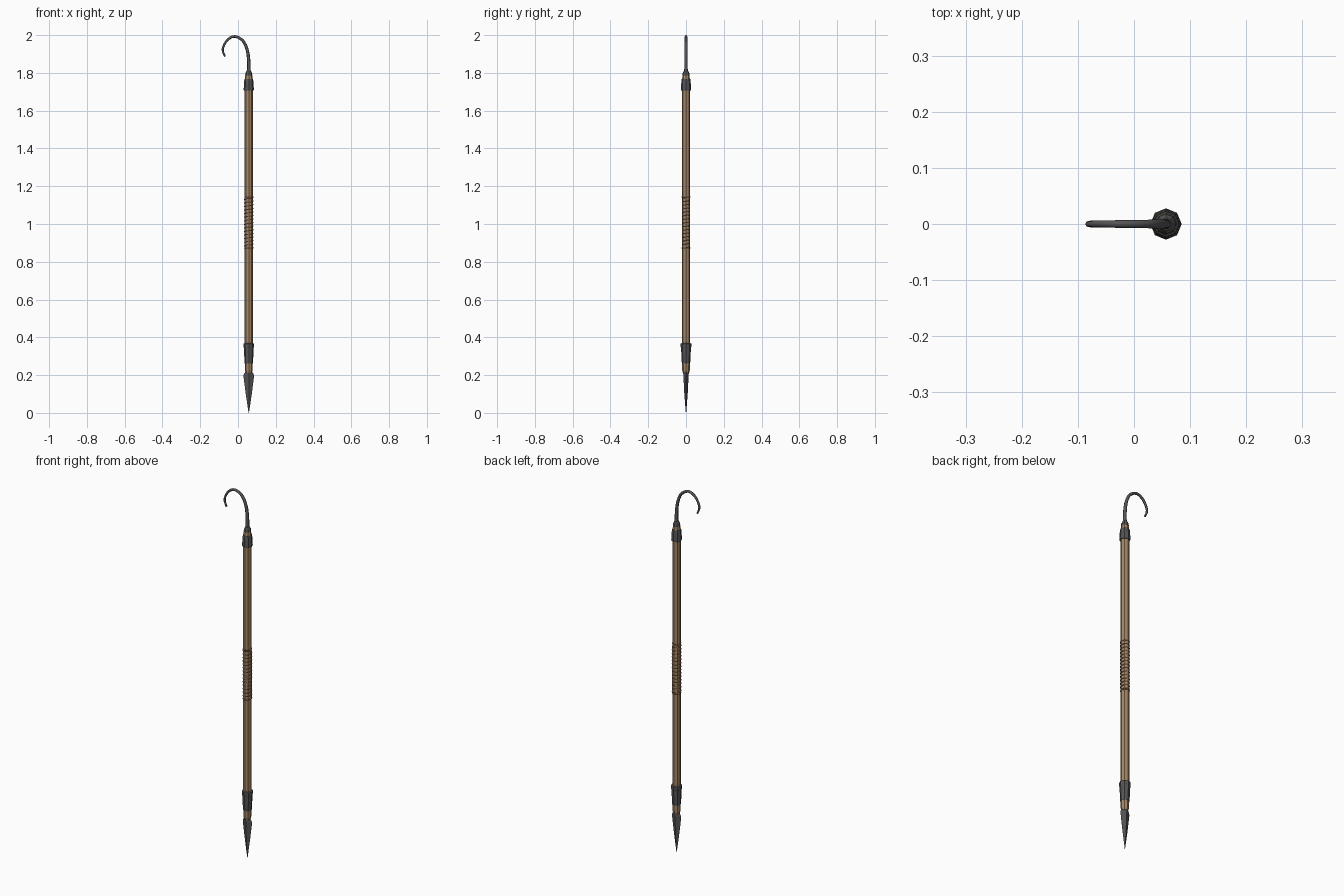
import bpy, bmesh, math
from mathutils import Vector

if "Cube" in bpy.data.objects:
    bpy.data.objects.remove(bpy.data.objects["Cube"])

CX = 0.057  # pole axis


def material(name, rgb):
    m = bpy.data.materials.new(name)
    m.diffuse_color = (*rgb, 1)
    m.use_nodes = True
    m.node_tree.nodes["Principled BSDF"].inputs["Base Color"].default_value = m.diffuse_color
    return m


WOOD = material("wood", (0.38, 0.24, 0.13))
IRON = material("dark_iron", (0.09, 0.09, 0.095))
CORD = material("cord", (0.22, 0.12, 0.07))


def finish(name, bm, mat, smooth=None):
    bmesh.ops.recalc_face_normals(bm, faces=bm.faces)
    me = bpy.data.meshes.new(name)
    bm.to_mesh(me)
    bm.free()
    ob = bpy.data.objects.new(name, me)
    bpy.context.collection.objects.link(ob)
    me.materials.append(mat)
    if smooth:
        bpy.ops.object.select_all(action='DESELECT')
        ob.select_set(True)
        bpy.context.view_layer.objects.active = ob
        bpy.ops.object.shade_smooth_by_angle(angle=math.radians(smooth))
    return ob


def loft(name, sections, mat, sides=8, smooth=None):
    """Stack of elliptical rings (z, rx, ry) around the pole axis."""
    bm = bmesh.new()
    rings = []
    for z, rx, ry in sections:
        rings.append([bm.verts.new((CX + rx * math.cos(2 * math.pi * i / sides),
                                    ry * math.sin(2 * math.pi * i / sides), z))
                      for i in range(sides)])
    for a, b in zip(rings, rings[1:]):
        for i in range(sides):
            j = (i + 1) % sides
            bm.faces.new((a[i], a[j], b[j], b[i]))
    bm.faces.new(rings[0])
    bm.faces.new(rings[-1])
    return finish(name, bm, mat, smooth)


def lathe(name, profile, mat, smooth=None):
    return loft(name, [(z, r, r) for z, r in profile], mat, 8, smooth)


def tube(name, points, radii, mat, sides=8):
    """Round tube swept along a path."""
    bm = bmesh.new()
    rings = []
    pts = [Vector(p) for p in points]
    for k, p in enumerate(pts):
        t = (pts[min(k + 1, len(pts) - 1)] - pts[max(k - 1, 0)]).normalized()
        ref = Vector((0, 1, 0)) if abs(t.y) < 0.05 and name == "hook" else Vector((0, 0, 1))
        u = t.cross(ref).normalized()
        v = t.cross(u)
        rings.append([bm.verts.new(p + radii[k] * (u * math.cos(a) + v * math.sin(a)))
                      for a in (2 * math.pi * i / sides for i in range(sides))])
    for a, b in zip(rings, rings[1:]):
        for i in range(sides):
            j = (i + 1) % sides
            bm.faces.new((a[i], a[j], b[j], b[i]))
    bm.faces.new(rings[0])
    bm.faces.new(rings[-1])
    return finish(name, bm, mat, 50)


# Wooden pole, tapered at both ends
lathe("pole", [(0.21, 0.016), (0.225, 0.020), (0.30, 0.0215), (0.56, 0.0215), (1.0, 0.022),
               (1.45, 0.0215), (1.76, 0.0215), (1.795, 0.017), (1.80, 0.012)], WOOD)

# Iron collars and hook socket
lathe("upper_collar", [(1.706, 0.0255), (1.712, 0.027), (1.755, 0.0245), (1.768, 0.0225)], IRON)
lathe("hook_socket", [(1.787, 0.019), (1.80, 0.0175), (1.812, 0.011)], IRON)
lathe("lower_collar", [(0.262, 0.0222), (0.345, 0.0262), (0.35, 0.028),
                       (0.366, 0.028), (0.369, 0.022)], IRON)

# Diamond section spear point
loft("spear_point", [(0.225, 0.014, 0.016), (0.20, 0.028, 0.014), (0.19, 0.0275, 0.0135),
                     (0.10, 0.016, 0.009), (0.0, 0.001, 0.001)], IRON, sides=4)

# Curved hook: control points smoothed by Catmull-Rom
ctrl = [(0.057, 1.75), (0.057, 1.80), (0.057, 1.86), (0.049, 1.92), (0.026, 1.97), (-0.018, 1.993),
        (-0.058, 1.972), (-0.081, 1.925), (-0.069, 1.887), (-0.065, 1.875)]
path = []
for i in range(1, len(ctrl) - 2):
    p = [Vector((c[0], 0, c[1])) for c in ctrl[i - 1:i + 3]]
    for s in range(4):
        t = s / 4
        path.append(0.5 * (2 * p[1] + (p[2] - p[0]) * t
                           + (2 * p[0] - 5 * p[1] + 4 * p[2] - p[3]) * t * t
                           + (3 * p[1] - p[0] - 3 * p[2] + p[3]) * t ** 3))
path.append(Vector((ctrl[-2][0], 0, ctrl[-2][1])))
n = len(path) - 1
tube("hook", path, [0.0095 - 0.0045 * k / n for k in range(n + 1)], IRON)

# Cord grip: helix sunk into the front and back of the pole
turns, seg = 14, 16
helix = []
for k in range(turns * seg + 1):
    a = 2 * math.pi * k / seg
    helix.append((CX + 0.0225 * math.cos(a), 0.0190 * math.sin(a),
                  0.875 + 0.265 * k / (turns * seg)))
tube("cord_grip", helix, [0.003] * len(helix), CORD, 6)

# Cord end rings
for name, z in (("lower_cord_ring", 0.872), ("upper_cord_ring", 1.143)):
    lathe(name, [(z - 0.003, 0.023), (z, 0.0245), (z + 0.003, 0.023)], CORD)
